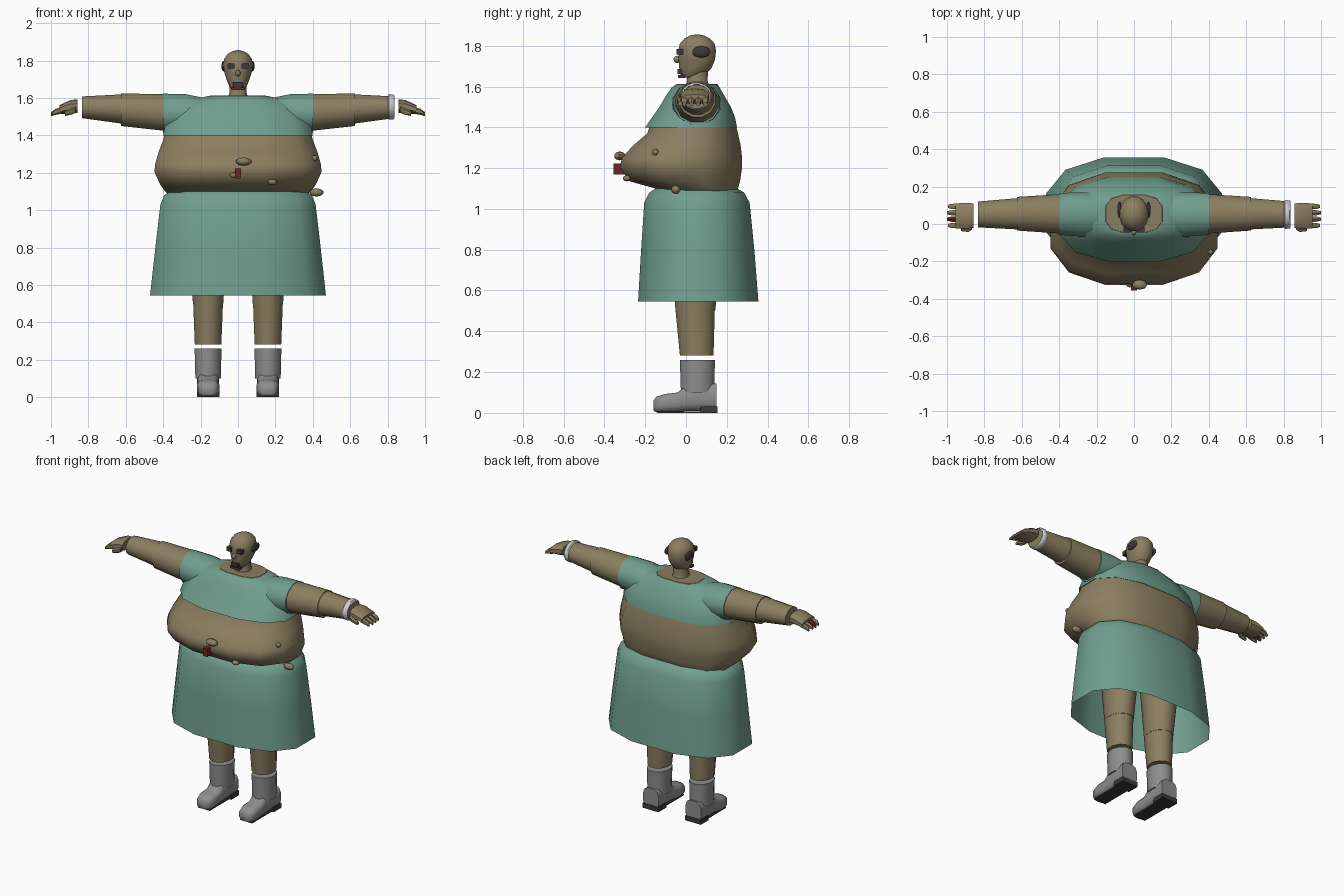
import bpy, bmesh, math
from mathutils import Vector


def material(name, r, g, b):
    m = bpy.data.materials.new(name)
    m.diffuse_color = (r, g, b, 1)
    return m


SKIN = material("olive_skin", 0.26, 0.21, 0.118)
TEAL = material("teal_cloth", 0.163, 0.345, 0.275)
GREY = material("grey_boot", 0.27, 0.27, 0.27)
DARK = material("dark_grey", 0.045, 0.04, 0.042)
WHITE = material("white_band", 0.62, 0.62, 0.65)
RED = material("dark_red", 0.16, 0.02, 0.015)


def finish(bm, name, mat, angle=50):
    bmesh.ops.recalc_face_normals(bm, faces=bm.faces)
    me = bpy.data.meshes.new(name)
    bm.to_mesh(me)
    bm.free()
    me.materials.append(mat)
    ob = bpy.data.objects.new(name, me)
    bpy.context.collection.objects.link(ob)
    bpy.ops.object.select_all(action='DESELECT')
    ob.select_set(True)
    bpy.context.view_layer.objects.active = ob
    bpy.ops.object.shade_smooth_by_angle(angle=math.radians(angle))
    return ob


def loft(name, mat, rings, axis='z', n=12, power=1.0, caps=True, angle=50):
    """Skin rounded rings; each ring is (position, a_min, a_max, b_min, b_max)."""
    bm = bmesh.new()
    loops = []
    edge = math.cos(math.pi / n) ** power
    for t, a0, a1, b0, b1 in rings:
        loop = []
        for i in range(n):
            th = 2 * math.pi * (i + 0.5) / n
            c, s = math.cos(th), math.sin(th)
            u = math.copysign(abs(c) ** power, c) / edge
            v = math.copysign(abs(s) ** power, s) / edge
            a = (a0 + a1) / 2 + u * (a1 - a0) / 2
            b = (b0 + b1) / 2 + v * (b1 - b0) / 2
            co = {'z': (a, b, t), 'x': (t, a, b), 'y': (a, t, b)}[axis]
            loop.append(bm.verts.new(co))
        loops.append(loop)
    for lo, hi in zip(loops, loops[1:]):
        for i in range(n):
            j = (i + 1) % n
            bm.faces.new((lo[i], lo[j], hi[j], hi[i]))
    if caps:
        bm.faces.new(loops[0])
        bm.faces.new(loops[-1])
    return finish(bm, name, mat, angle)


def body(name, mat, rows, **kw):
    """Upright symmetric loft from rows of (z, half_width, y_front, y_back)."""
    return loft(name, mat, [(z, -w, w, f, b) for z, w, f, b in rows], **kw)


def blob(name, mat, centre, radii, seg=10, rings=6):
    bm = bmesh.new()
    bmesh.ops.create_uvsphere(bm, u_segments=seg, v_segments=rings, radius=1)
    for v in bm.verts:
        v.co = Vector(centre) + Vector(p * r for p, r in zip(v.co, radii))
    return finish(bm, name, mat)


def box(name, mat, lo, hi):
    bm = bmesh.new()
    bmesh.ops.create_cube(bm, size=1)
    for v in bm.verts:
        v.co = [(l + h) / 2 + p * (h - l) for p, l, h in zip(v.co, lo, hi)]
    return finish(bm, name, mat, 30)


# Skirt, open at the hem
body("skirt", TEAL, [(0.545, 0.47, -0.235, 0.355), (0.80, 0.442, -0.22, 0.335),
                     (1.03, 0.415, -0.205, 0.312), (1.08, 0.395, -0.18, 0.285),
                     (1.10, 0.36, -0.15, 0.25)], power=0.8, caps=False)

# Bare belly
body("belly", SKIN, [(1.07, 0.36, -0.05, 0.235), (1.10, 0.39, -0.15, 0.255),
                     (1.135, 0.415, -0.275, 0.265), (1.205, 0.447, -0.325, 0.275),
                     (1.25, 0.442, -0.314, 0.275), (1.31, 0.425, -0.26, 0.268),
                     (1.37, 0.402, -0.19, 0.255), (1.415, 0.39, -0.175, 0.243)],
     power=0.8)

# Short shirt and the bare neckline
body("shirt", TEAL, [(1.40, 0.40, -0.20, 0.25), (1.45, 0.39, -0.165, 0.24),
                     (1.50, 0.365, -0.13, 0.22), (1.56, 0.31, -0.095, 0.185),
                     (1.595, 0.23, -0.07, 0.165), (1.61, 0.16, -0.05, 0.155)],
     power=0.8)
body("neckline", SKIN, [(1.585, 0.17, -0.06, 0.165), (1.612, 0.15, -0.045, 0.155)],
     power=0.7)

# Neck and head
body("neck", SKIN, [(1.60, 0.055, 0.0, 0.115), (1.63, 0.045, 0.005, 0.105),
                    (1.69, 0.045, 0.01, 0.11)])
body("head", SKIN, [(1.643, 0.028, -0.018, 0.05), (1.66, 0.046, -0.027, 0.095),
                    (1.69, 0.058, -0.033, 0.125), (1.73, 0.072, -0.036, 0.142),
                    (1.775, 0.079, -0.038, 0.147), (1.81, 0.073, -0.03, 0.14),
                    (1.835, 0.056, -0.008, 0.118), (1.85, 0.03, 0.02, 0.088),
                    (1.855, 0.008, 0.045, 0.063)], n=16)
blob("nose", SKIN, (0, -0.043, 1.733), (0.014, 0.018, 0.018))
box("moustache", DARK, (-0.026, -0.041, 1.662), (0.026, -0.012, 1.685))
box("lips", RED, (-0.035, -0.038, 1.642), (0.035, -0.005, 1.657))
for s in (-1, 1):
    blob("ear", DARK, (s * 0.077, 0.075, 1.77), (0.012, 0.045, 0.028), 12, 8)
    box("eye", DARK, (s * 0.038 - 0.018, -0.046, 1.757),
        (s * 0.038 + 0.018, -0.015, 1.784))

# Warts and the red navel piece
for x, y, z, rx, ry, rz in [(0.03, -0.325, 1.26, 0.043, 0.028, 0.022),
                            (-0.022, -0.325, 1.187, 0.022, 0.015, 0.014),
                            (0.185, -0.29, 1.15, 0.026, 0.02, 0.015),
                            (0.42, -0.05, 1.095, 0.038, 0.023, 0.022),
                            (0.41, -0.15, 1.278, 0.016, 0.015, 0.016)]:
    blob("wart", SKIN, (x, y, z), (rx, ry, rz), 8, 5)
box("navel_piece", RED, (-0.017, -0.355, 1.168), (0.017, -0.30, 1.222))

# Sleeves, arms, hands, legs and boots on both sides
for s in (-1, 1):
    loft("sleeve", TEAL, [(s * 0.18, -0.06, 0.165, 1.44, 1.60),
                          (s * 0.28, -0.067, 0.17, 1.41, 1.62),
                          (s * 0.40, -0.058, 0.165, 1.415, 1.623)], 'x')
    loft("upper_arm", SKIN, [(s * 0.38, -0.052, 0.16, 1.423, 1.62),
                             (s * 0.625, -0.035, 0.145, 1.45, 1.624)], 'x')
    loft("forearm", SKIN, [(s * 0.60, -0.03, 0.14, 1.46, 1.62),
                           (s * 0.835, -0.018, 0.12, 1.492, 1.608)], 'x')
    loft("palm", SKIN, [(s * 0.858, -0.02, 0.11, 1.522, 1.59),
                        (s * 0.895, -0.025, 0.113, 1.518, 1.588),
                        (s * 0.955, -0.025, 0.11, 1.515, 1.56)], 'x', 10, 0.8)
    loft("thumb", SKIN, [(s * 0.865, -0.03, 0.0, 1.525, 1.555),
                         (s * 0.885, -0.043, -0.012, 1.515, 1.545),
                         (s * 0.925, -0.038, -0.018, 1.505, 1.527)], 'x', 6)
    for k in range(4):
        y = -0.008 + 0.034 * k
        tip = s * (0.995 if k in (0, 3) else 1.0)
        loft("finger", RED if s < 0 and k == 1 else SKIN,
             [(s * 0.94, y - 0.015, y + 0.015, 1.518, 1.55),
              (s * 0.975, y - 0.014, y + 0.014, 1.512, 1.54),
              (tip, y - 0.008, y + 0.008, 1.505, 1.522)], 'x', 6)

    def limb(z, w, f, b):
        return (z, s * 0.16 - w, s * 0.16 + w, f, b)
    loft("thigh", SKIN, [limb(0.50, 0.081, -0.05, 0.143),
                         limb(1.0, 0.115, -0.09, 0.20)])
    loft("shin", SKIN, [limb(0.282, 0.071, -0.03, 0.135),
                        limb(0.54, 0.081, -0.055, 0.142)])
    loft("boot_shaft", GREY, [limb(0.10, 0.068, -0.025, 0.138),
                              limb(0.26, 0.072, -0.03, 0.142)])

    def slab(y, w, bottom, top):
        return (y, s * 0.16 - w, s * 0.16 + w, bottom, top)
    loft("shoe", GREY, [slab(-0.16, 0.03, 0.012, 0.06), slab(-0.145, 0.05, 0.003, 0.08),
                        slab(-0.10, 0.06, 0.003, 0.093), slab(-0.04, 0.056, 0.005, 0.10),
                        slab(-0.01, 0.056, 0.008, 0.128), slab(0.06, 0.058, 0.01, 0.14),
                        slab(0.15, 0.058, 0.01, 0.145)], 'y', 12, 0.65)
    box("sole", DARK, (s * 0.16 - 0.045, -0.14, 0), (s * 0.16 + 0.045, 0.08, 0.008))
    box("heel", DARK, (s * 0.16 - 0.06, 0.07, 0), (s * 0.16 + 0.06, 0.154, 0.032))

# Wrist band on one arm
loft("wrist_band", WHITE, [(0.802, -0.018, 0.122, 1.49, 1.612),
                           (0.808, -0.026, 0.128, 1.484, 1.62),
                           (0.832, -0.024, 0.126, 1.486, 1.618),
                           (0.838, -0.017, 0.119, 1.493, 1.609)], 'x', 16, caps=False)
